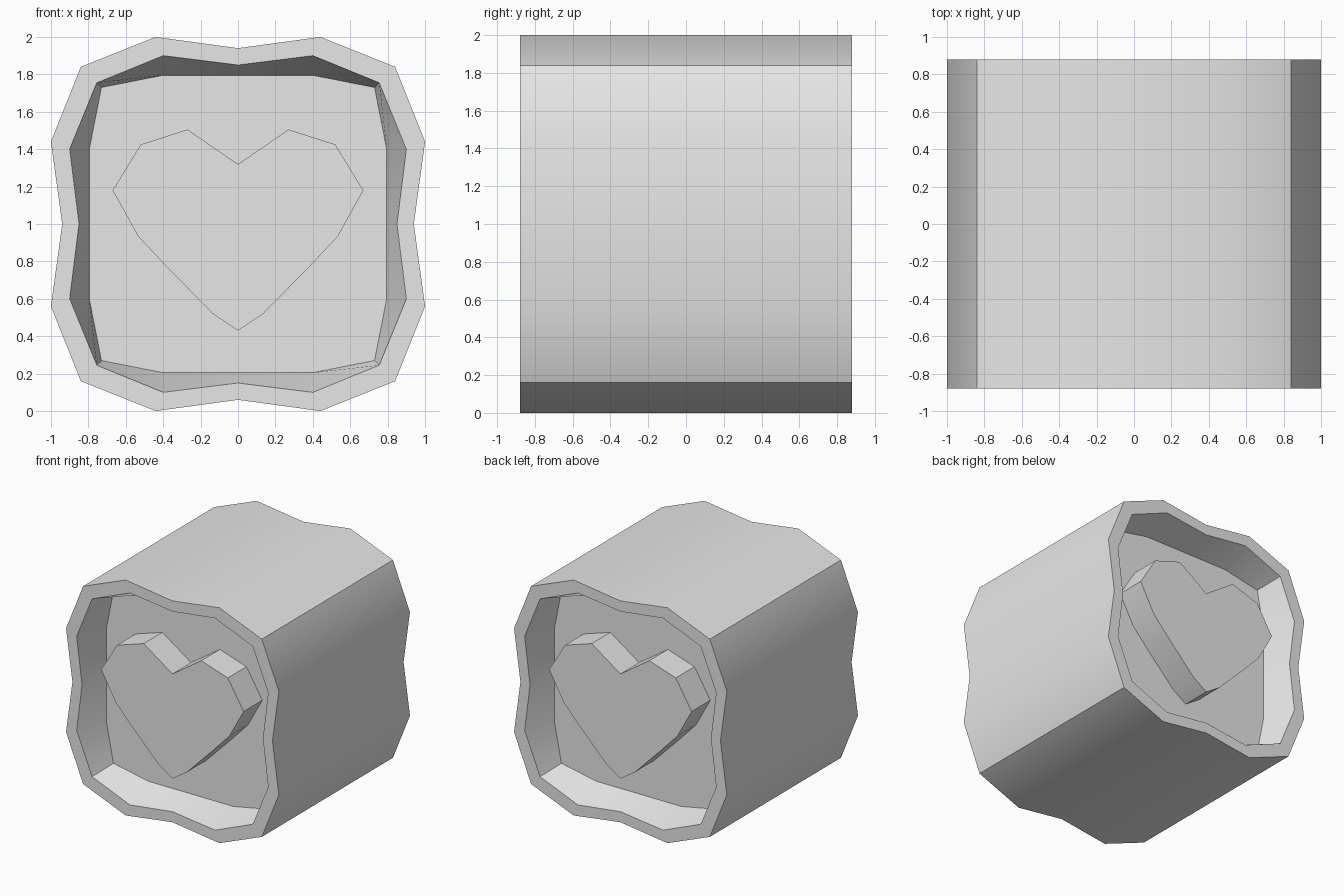
import bpy, bmesh, math

cube = bpy.data.objects.get("Cube")
if cube:
    bpy.data.objects.remove(cube, do_unlink=True)

HALF_DEPTH, FLOOR, MID_Z = 0.88, 0.63, 1.0

grey = bpy.data.materials.new("plain grey")
grey.use_nodes = True
colour = (0.8, 0.8, 0.8, 1)
grey.diffuse_color = colour
grey.node_tree.nodes["Principled BSDF"].inputs["Base Color"].default_value = colour


def four_fold(quarter):
    """Repeat a quarter outline by rotating it around the centre."""
    pts = []
    for _ in range(4):
        pts += quarter
        quarter = [(-z, x) for x, z in quarter]
    return [(x, z + MID_Z) for x, z in pts]


def loft(name, sections, cap_start=True):
    """Join (outline, y) sections into a skin with capped ends."""
    bm = bmesh.new()
    rings = [[bm.verts.new((x, y, z)) for x, z in pts] for pts, y in sections]
    for a, b in zip(rings, rings[1:]):
        for i in range(len(a)):
            bm.faces.new((a[i - 1], a[i], b[i], b[i - 1]))
    if cap_start:
        bm.faces.new(rings[0])
    bm.faces.new(rings[-1][::-1])
    bmesh.ops.recalc_face_normals(bm, faces=bm.faces)
    mesh = bpy.data.meshes.new(name)
    bm.to_mesh(mesh)
    bm.free()
    obj = bpy.data.objects.new(name, mesh)
    bpy.context.collection.objects.link(obj)
    mesh.materials.append(grey)
    bpy.ops.object.select_all(action="DESELECT")
    obj.select_set(True)
    bpy.context.view_layer.objects.active = obj
    bpy.ops.object.shade_smooth_by_angle(angle=math.radians(35))
    return obj


# Scalloped body with a sloped recess in both ends
outer = four_fold([(0.94, 0), (1, 0.44), (0.84, 0.84), (0.44, 1)])
rim = four_fold([(0.85, 0), (0.9, 0.4), (0.755, 0.755), (0.4, 0.9)])
floor = four_fold([(0.795, 0), (0.795, 0.4), (0.73, 0.73), (0.4, 0.795)])
loft("body", [(floor, -FLOOR), (rim, -HALF_DEPTH), (outer, -HALF_DEPTH),
              (outer, HALF_DEPTH), (rim, HALF_DEPTH), (floor, FLOOR)])

# Raised heart in each recess, flush with the rim
side = [(0.27, 1.505), (0.52, 1.425), (0.67, 1.18), (0.535, 0.935),
        (0.38, 0.77), (0.135, 0.52)]
heart = [(0, 1.32)] + side + [(0, 0.43)] + [(-x, z) for x, z in reversed(side)]
for name, s in (("front_heart", -1), ("back_heart", 1)):
    loft(name, [(heart, s * FLOOR), (heart, s * HALF_DEPTH)], cap_start=False)
